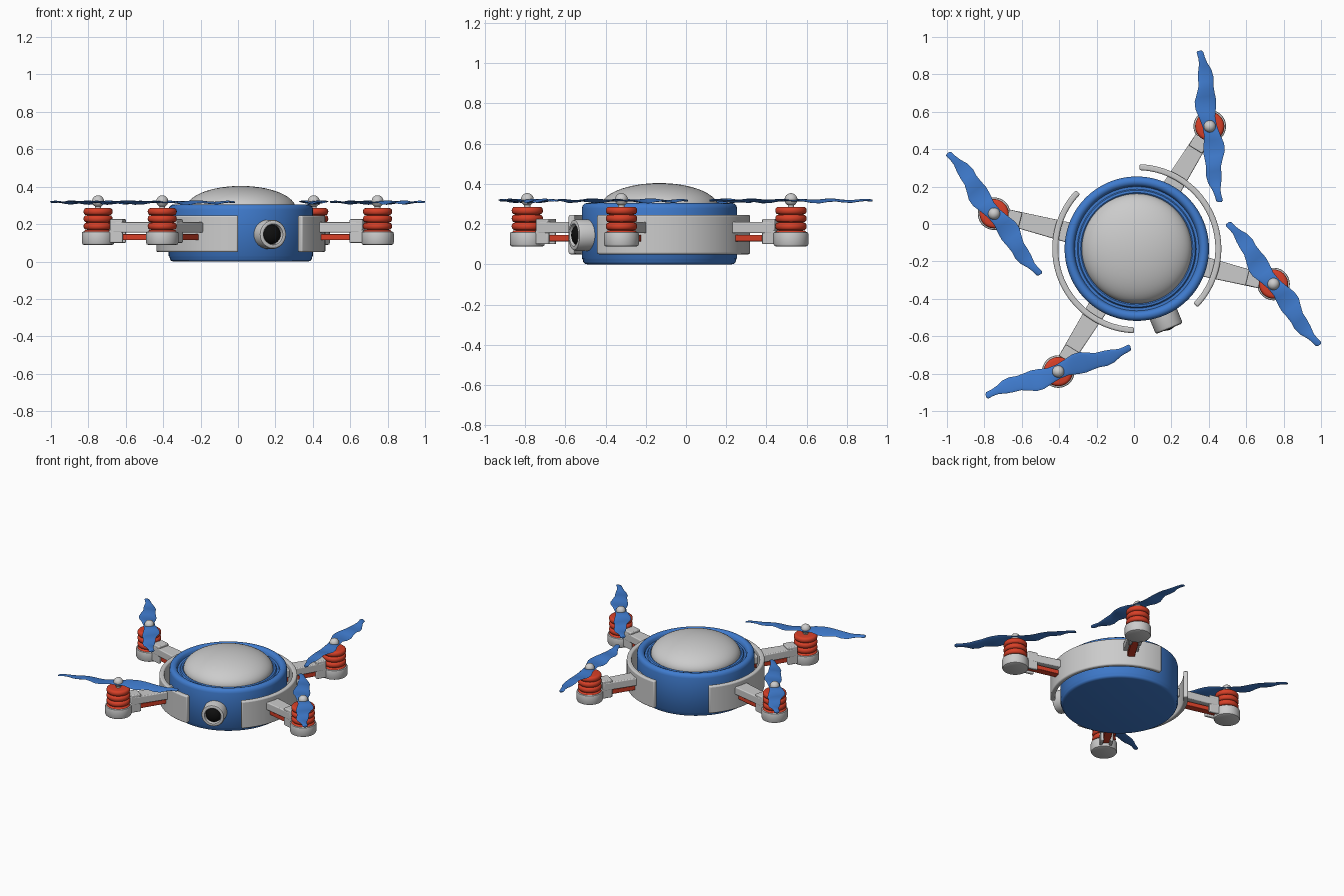
import bpy, bmesh
from math import sin, cos, pi, radians, atan2, hypot
from mathutils import Matrix, Vector

if "Cube" in bpy.data.objects:
    bpy.data.objects.remove(bpy.data.objects["Cube"])

CX, CY, YAW = 0.015, -0.132, radians(22.1)


def material(name, rgb):
    m = bpy.data.materials.new(name)
    m.diffuse_color = (*rgb, 1)
    m.use_nodes = True
    m.node_tree.nodes["Principled BSDF"].inputs["Base Color"].default_value = m.diffuse_color
    return m


BLUE = material("blue", (0.05, 0.20, 0.62))
RED = material("red", (0.68, 0.05, 0.02))
BLACK = material("black", (0.005, 0.005, 0.005))


def make(name, bm, mat=None, matrix=None, bevel=0, angle=40):
    bmesh.ops.recalc_face_normals(bm, faces=bm.faces)
    me = bpy.data.meshes.new(name)
    bm.to_mesh(me)
    bm.free()
    ob = bpy.data.objects.new(name, me)
    bpy.context.collection.objects.link(ob)
    if matrix:
        ob.matrix_world = matrix
    if mat:
        me.materials.append(mat)
    if bevel:
        b = ob.modifiers.new("bevel", "BEVEL")
        b.width, b.segments, b.limit_method = bevel, 3, "ANGLE"
        b.angle_limit = radians(40)
    bpy.ops.object.select_all(action="DESELECT")
    ob.select_set(True)
    bpy.context.view_layer.objects.active = ob
    bpy.ops.object.shade_smooth_by_angle(angle=radians(angle))
    return ob


def lathe(name, profile, mat=None, matrix=None, n=64):
    """Spin (radius, z) points about z."""
    bm = bmesh.new()
    vs = [bm.verts.new((r, 0, z)) for r, z in profile]
    es = [bm.edges.new(p) for p in zip(vs, vs[1:])]
    bmesh.ops.spin(bm, geom=vs + es, axis=(0, 0, 1), cent=(0, 0, 0),
                   angle=2 * pi, steps=n, use_merge=True)
    bmesh.ops.remove_doubles(bm, verts=bm.verts, dist=1e-5)
    return make(name, bm, mat, matrix)


def beam(name, x0, x1, w0, w1, z0, z1, mat=None, matrix=None, bevel=0.006):
    """Tapered box along local x."""
    bm = bmesh.new()
    f = bm.faces.new([bm.verts.new(p) for p in (
        (x0, -w0 / 2, z0), (x1, -w1 / 2, z0), (x1, w1 / 2, z0), (x0, w0 / 2, z0))])
    ex = bmesh.ops.extrude_face_region(bm, geom=[f])["geom"]
    bmesh.ops.translate(bm, vec=(0, 0, z1 - z0),
                        verts=[v for v in ex if isinstance(v, bmesh.types.BMVert)])
    return make(name, bm, mat, matrix, bevel)


def arc_band(name, a0, a1, r0, r1, z0, z1, matrix):
    """Curved wall between two angles."""
    bm = bmesh.new()
    n, rings = 48, []
    for i in range(n + 1):
        a = a0 + (a1 - a0) * i / n
        rings.append([bm.verts.new((r * cos(a), r * sin(a), z))
                      for r, z in ((r0, z0), (r1, z0), (r1, z1), (r0, z1))])
    for p, q in zip(rings, rings[1:]):
        for k in range(4):
            bm.faces.new((p[k], p[k - 1], q[k - 1], q[k]))
    bm.faces.new(rings[0])
    bm.faces.new(rings[-1])
    make(name, bm, None, matrix, 0.009)


def propeller(name, matrix):
    """Two-bladed wavy propeller along local x."""
    prof = [(0, .038), (.05, .043), (.10, .056), (.14, .058), (.18, .048), (.22, .040),
            (.26, .042), (.30, .036), (.34, .022), (.37, .018), (.40, .018), (.408, .010)]
    stations = [(-s, w) for s, w in reversed(prof[1:])] + prof
    bm = bmesh.new()
    m, rings = 12, []
    for s, w in stations:
        side = 1 if s >= 0 else -1
        tilt = side * radians(8) * min(1, abs(s) / 0.08)
        shift = side * 0.010 * sin(abs(s) * 17)
        wave = 0.004 * sin(abs(s) * 38)
        ring = []
        for k in range(m):
            t = 2 * pi * k / m
            y, z = w * cos(t), 0.005 * sin(t)
            ring.append(bm.verts.new((s, shift + y * cos(tilt), wave + z + y * sin(tilt))))
        rings.append(ring)
    for p, q in zip(rings, rings[1:]):
        for k in range(m):
            bm.faces.new((p[k - 1], p[k], q[k], q[k - 1]))
    bm.faces.new(rings[0])
    bm.faces.new(rings[-1])
    bmesh.ops.subdivide_edges(bm, edges=bm.edges, cuts=1, smooth=0.5, use_grid_fill=True)
    make(name, bm, BLUE, matrix, angle=60)


body = Matrix.Translation((CX, CY, 0)) @ Matrix.Rotation(YAW, 4, "Z")

# Blue hull with rounded rim and recessed groove
lathe("hull", [(0, 0), (.360, 0), (.372, .003), (.379, .012), (.381, .024), (.386, .030),
               (.386, .278), (.382, .293), (.371, .303), (.357, .305), (.345, .301),
               (.337, .292), (.332, .275), (.318, .275), (.312, .284), (.300, .286),
               (.290, .280), (.284, .265), (0, .265)], BLUE, body, 96)

# Grey dome
lathe("dome", [(.294, .262)] + [(.294 * cos(t * pi / 32), .282 + .122 * sin(t * pi / 32))
                                for t in range(16)] + [(0, .404)], None, body, 96)

# Side guards
for side, mid in (("right", 0), ("left", pi)):
    arc_band(side + "_guard", mid - radians(66), mid + radians(66), .42, .452, .05, .246, body)

# Front camera
cam = body @ Matrix.Translation((0, -.35, .145)) @ Matrix.Rotation(pi / 2, 4, "X")
lathe("camera_housing", [(0, 0), (.078, 0), (.078, .098), (.074, .108), (.066, .112),
                         (.056, .110), (.052, .102), (.052, .07), (0, .07)], None, cam, 48)
lathe("camera_lens", [(.052, .07)] + [(.052 * cos(t * pi / 20), .082 + .036 * sin(t * pi / 20))
                                      for t in range(10)] + [(0, .118)], BLACK, cam, 48)

# Motor coil profile: stacked rounded rings
coil = [(0, .15), (.06, .15)]
for i in range(4):
    zc = .150 + i * .039
    coil += [(.060, zc - .019), (.070, zc - .017), (.076, zc - .010), (.078, zc),
             (.076, zc + .010), (.070, zc + .017), (.060, zc + .019)]
coil = coil[2:] + [(0, .286)]
coil.insert(0, (0, .131))

# Four arms with motors and propellers
for name, mx, my, prop in (("back_right", .405, .522, 96.8), ("back_left", -.748, .055, 126.5),
                           ("front_right", .746, -.321, 126.2), ("front_left", -.405, -.789, 17.8)):
    dx, dy = mx, my + .134
    R = hypot(dx, dy)
    arm = Matrix.Translation((0, -.134, 0)) @ Matrix.Rotation(atan2(dy, dx), 4, "Z")
    beam(name + "_arm", .36, R - .08, .108, .084, .155, .210, None, arm)
    beam(name + "_arm_bar", .40, R - .06, .05, .05, .114, .146, RED, arm, .004)
    for s in (-1, 1):
        beam(name + "_arm_clamp", R - .145, R - .07, .022, .022, .100, .17, None,
             arm @ Matrix.Translation((0, s * .031, 0)))
    beam(name + "_arm_clamp_top", R - .145, R - .074, .084, .084, .155, .226, None, arm)
    at = Matrix.Translation((mx, my, 0))
    lathe(name + "_motor_cup", [(0, .088), (.074, .088), (.083, .092), (.087, .101),
                                (.087, .150), (.085, .157), (.078, .160), (.072, .155),
                                (.072, .135), (0, .135)], None, at, 48)
    lathe(name + "_motor_coil", coil, RED, at, 48)
    lathe(name + "_shaft", [(0, .28), (.016, .28), (.016, .33), (0, .33)], None, at, 24)
    lathe(name + "_hub_cap", [(.032 * sin(t * pi / 16), .322 - .032 * cos(t * pi / 16))
                              for t in range(17)], None, at, 32)
    propeller(name + "_propeller", Matrix.Translation((mx, my, .316))
              @ Matrix.Rotation(radians(prop), 4, "Z"))
